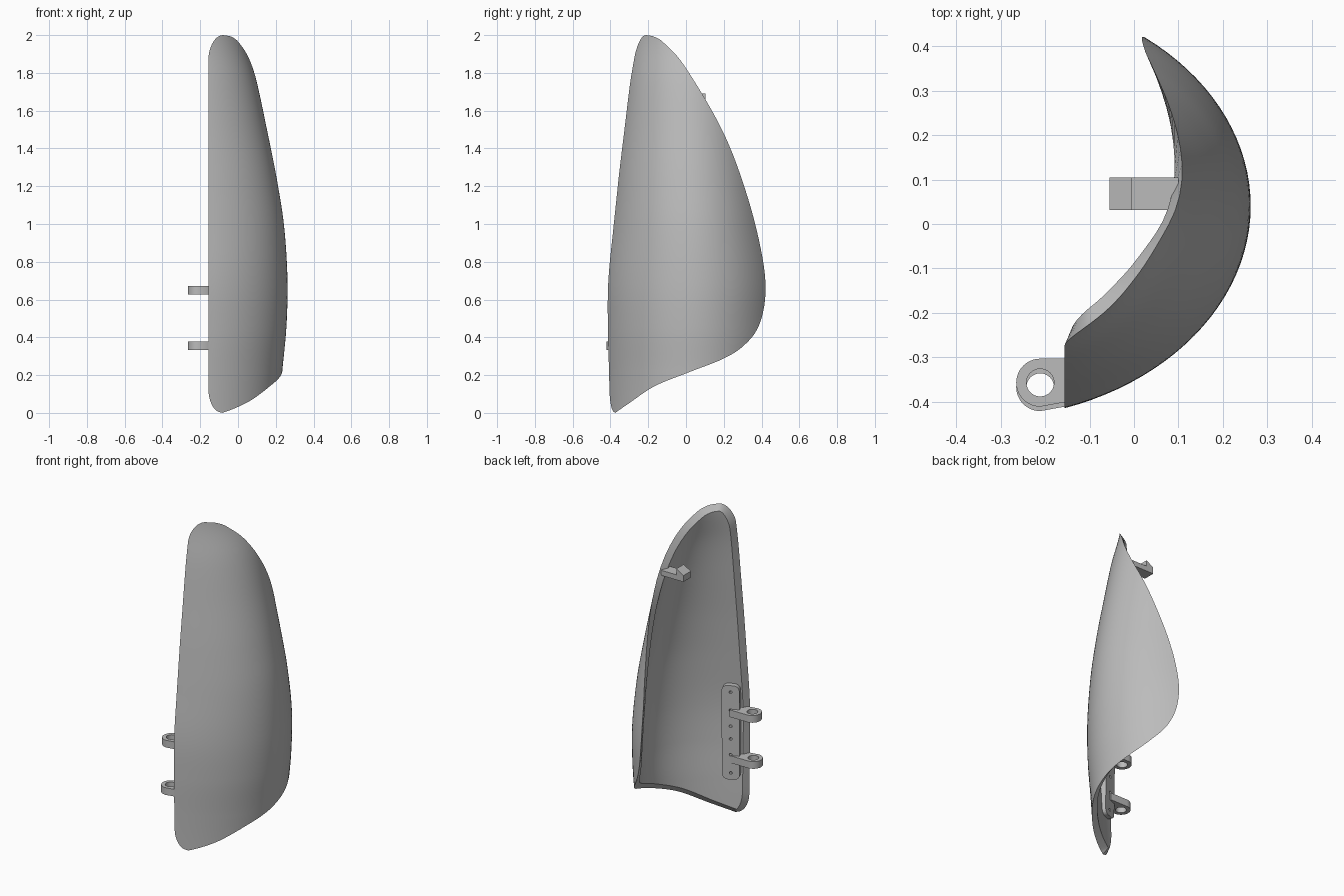
import bpy, bmesh, math
from mathutils import Vector, Matrix

if "Cube" in bpy.data.objects:
    bpy.data.objects.remove(bpy.data.objects["Cube"])

grey = bpy.data.materials.new("plain_grey")
grey.use_nodes = True
COLOUR = (0.5, 0.5, 0.5, 1)
grey.diffuse_color = COLOUR
grey.node_tree.nodes["Principled BSDF"].inputs["Base Color"].default_value = COLOUR

THICK, INSET, EDGE_X = 0.033, 0.03, -0.156
COLS, STEPS = 40, 6

# Elliptical cross-sections: height, outermost x, x radius, y radius, centre y
SECTIONS = [
    (0, .22, .61, .48, .04), (.21, .234, .612, .48, .04),
    (.45, .256, .612, .48, .04), (.7, .262, .61, .475, .04),
    (1, .243, .58, .436, .032), (1.27, .2, .53, .4, .024),
    (1.5, .153, .475, .37, .021), (1.75, .1, .41, .34, .02),
    (2, .035, .35, .31, .02)]

# Bottom and rear rim outline: y, z
RIM = [(-.375, 0), (-.3, .052), (-.165, .142), (.015, .215), (.2, .288),
       (.31, .36), (.385, .46), (.42, .62), (.405, .82), (.33, 1.13),
       (.2, 1.48), (0, 1.825), (-.11, 1.952), (-.165, 1.99), (-.21, 2)]


def catmull(p, q, r, s, t):
    return q + (r - p) * (t / 2) + (p * 2 - q * 5 + r * 4 - s) * (t * t / 2) \
        + (q * 3 - p - r * 3 + s) * (t ** 3 / 2)


def section(z):
    """Smoothly interpolated section values at a height."""
    keys = SECTIONS
    i = 0
    while i < len(keys) - 2 and z > keys[i + 1][0]:
        i += 1
    t = (z - keys[i][0]) / (keys[i + 1][0] - keys[i][0])
    at = lambda k: keys[max(0, min(k, len(keys) - 1))]
    return [catmull(at(i - 1)[c], at(i)[c], at(i + 1)[c], at(i + 2)[c], t)
            for c in range(1, 5)]


def surface(angle, z):
    top, a, b, cy = section(z)
    return Vector((top - a + a * math.cos(angle), cy + b * math.sin(angle), z))


def rim_curve(inset):
    pts = [Vector(p) for p in RIM]
    pts = [pts[0] * 2 - pts[1]] + pts + [pts[-1] * 2 - pts[-2]]
    out = [catmull(*pts[i:i + 4], s / STEPS)
           for i in range(len(pts) - 3) for s in range(STEPS)] + [pts[-2]]
    moved = []
    for i, p in enumerate(out):
        t = (out[min(i + 1, len(out) - 1)] - out[max(i - 1, 0)]).normalized()
        n = Vector((-t.y, t.x))
        if i == 0:
            n = Vector((0, 1))
        if i == len(out) - 1:
            n = Vector((0, -1))
        moved.append(p + n * inset)
    return moved


def shell_grid(inset, depth):
    """Rows of points from the straight front edge to the curved rear rim."""
    rim = rim_curve(inset)
    low, high = rim[0], rim[-1]
    rows = []
    for y, z in rim:
        top, a, b, cy = section(z)
        pole = low if z < 1 else high
        t = max(0, min(1, abs(z - pole.y) / .12))
        k = math.sqrt(1 - (1 - t) ** 2)
        full = -math.acos((EDGE_X + inset - top + a) / a)
        mid = math.asin((pole.x - cy) / b)
        start, end = mid + (full - mid) * k, math.asin((y - cy) / b)
        row = []
        for c in range(COLS + 1):
            ang = start + (end - start) * c / COLS
            p, e = surface(ang, z), 0.002
            n = (surface(ang + e, z) - surface(ang - e, z)).cross(
                surface(ang, z + e) - surface(ang, z - e)).normalized()
            row.append(p - n * depth)
        rows.append(row)
    return rows


def finish(obj, angle=30):
    obj.data.materials.clear()
    obj.data.materials.append(grey)
    bpy.ops.object.select_all(action='DESELECT')
    obj.select_set(True)
    bpy.context.view_layer.objects.active = obj
    bpy.ops.object.shade_smooth_by_angle(angle=math.radians(angle))


# Curved shell with a chamfered inner rim
bm = bmesh.new()
outer, inner = [[[bm.verts.new(p) for p in row] for row in shell_grid(i, d)]
                for i, d in ((0, 0), (INSET, THICK))]
for r in range(len(outer) - 1):
    for g in (outer, inner):
        for c in range(COLS):
            bm.faces.new((g[r][c], g[r][c + 1], g[r + 1][c + 1], g[r + 1][c]))
    for c in (0, COLS):
        bm.faces.new((outer[r][c], outer[r + 1][c], inner[r + 1][c], inner[r][c]))
bmesh.ops.remove_doubles(bm, verts=bm.verts, dist=0.0003)
bmesh.ops.recalc_face_normals(bm, faces=bm.faces)
mesh = bpy.data.meshes.new("curved_shell")
bm.to_mesh(mesh)
bm.free()
shell = bpy.data.objects.new("curved_shell", mesh)
bpy.context.collection.objects.link(shell)
finish(shell)


def arc(x, y, r, start=0, stop=360, n=32):
    return [(x + r * math.cos(math.radians(start + (stop - start) * i / n)),
             y + r * math.sin(math.radians(start + (stop - start) * i / n)))
            for i in range(n + (stop - start < 360))]


def prism(name, outlines, depth, matrix):
    """Flat outline with holes, thickened evenly about its plane."""
    curve = bpy.data.curves.new(name, 'CURVE')
    curve.dimensions = '2D'
    curve.fill_mode = 'BOTH'
    curve.extrude = depth / 2
    for line in outlines:
        s = curve.splines.new('POLY')
        s.points.add(len(line) - 1)
        for pt, (x, y) in zip(s.points, line):
            pt.co = (x, y, 0, 1)
        s.use_cyclic_u = True
    obj = bpy.data.objects.new(name, curve)
    bpy.context.collection.objects.link(obj)
    obj.matrix_world = matrix
    bpy.ops.object.select_all(action='DESELECT')
    obj.select_set(True)
    bpy.context.view_layer.objects.active = obj
    bpy.ops.object.convert(target='MESH')
    obj = bpy.context.view_layer.objects.active
    bm = bmesh.new()
    bm.from_mesh(obj.data)
    bmesh.ops.remove_doubles(bm, verts=bm.verts, dist=0.0001)
    bmesh.ops.recalc_face_normals(bm, faces=bm.faces)
    bm.to_mesh(obj.data)
    bm.free()
    finish(obj)


def axes(x, y, z, origin):
    m = Matrix((x, y, z)).transposed().to_4x4()
    m.translation = origin
    return m


# Mounting plate with screw holes, lying on the inside near the front edge
W, H, R = 0.052, 0.297, 0.035
outline = []
for sx, sy, a in ((1, 1, 0), (-1, 1, 90), (-1, -1, 180), (1, -1, 270)):
    outline += arc(sx * (W - R), sy * (H - R), R, a, a + 90, 8)
holes = [arc(0, s * h, 0.009, n=12) for h in (.04, .14, .255) for s in (1, -1)]
across = Vector((.927, .374, 0)).normalized()
up = Vector((0, .015, 1)).normalized()
up = (up - across * up.dot(across)).normalized()
prism("mounting_plate", [outline] + holes, 0.045,
      axes(across, up, across.cross(up), (-.081, -.336, .523)))

# Two hinge lugs with pin holes
for name, y, z in (("upper_hinge_lug", -.357, .649), ("lower_hinge_lug", -.367, .356)):
    body = arc(-.211, y, .054, 90, 270, 24) + [
        (-.156, y - .044), (-.09, y + .006), (-.09, y + .054)]
    prism(name, [body, arc(-.211, y, .031)], 0.045, Matrix.Translation((0, 0, z)))

# Hooked clip near the top of the rear rim
clip = [(.1, 1.62), (-.055, 1.62), (-.055, 1.66), (-.006, 1.69),
        (-.006, 1.652), (.1, 1.652)]
prism("hooked_clip", [clip], 0.073,
      axes(Vector((1, 0, 0)), Vector((0, 0, 1)), Vector((0, -1, 0)), (0, .068, 0)))
